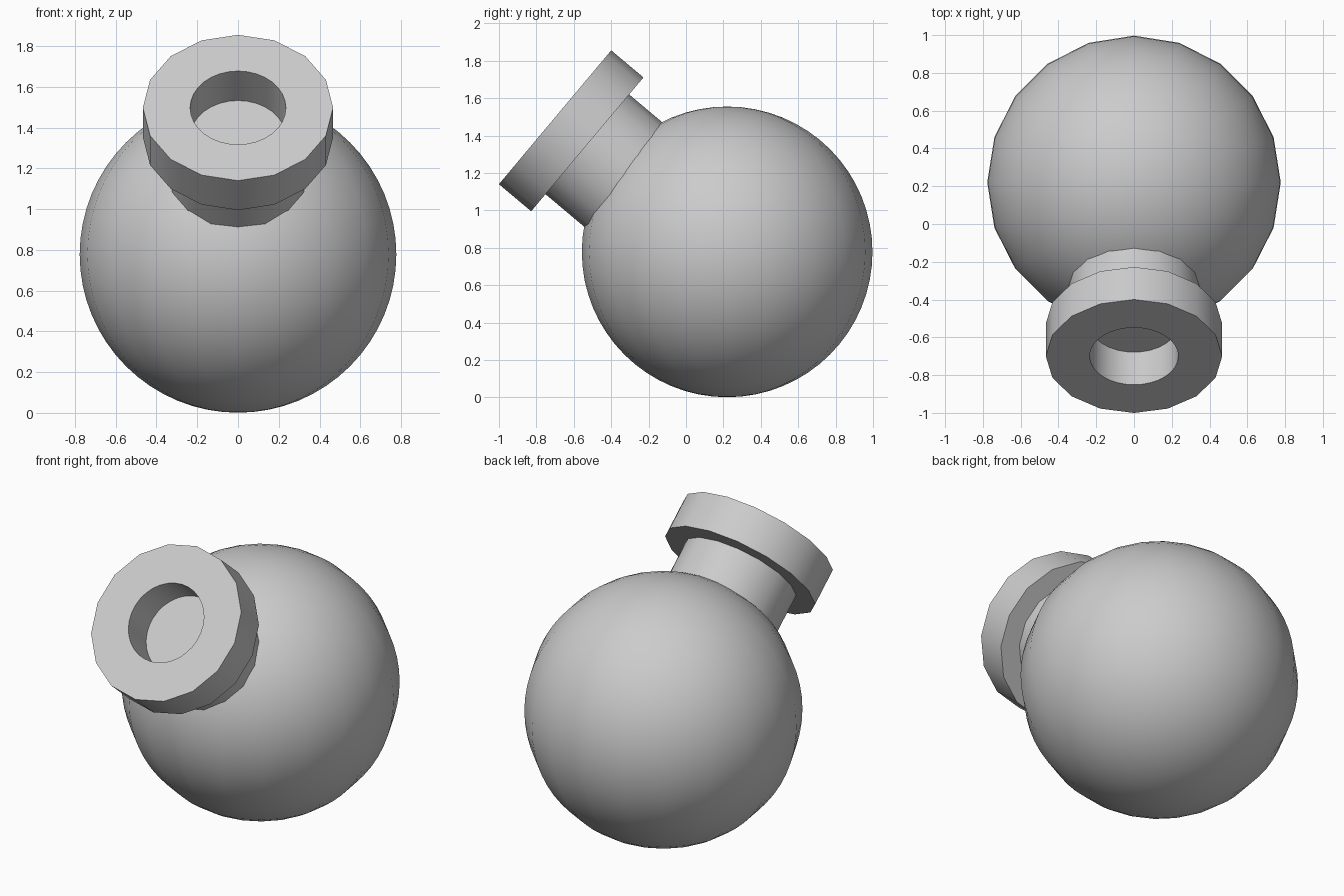
import bpy, bmesh, math
from mathutils import Matrix, Vector

if "Cube" in bpy.data.objects:
    bpy.data.objects.remove(bpy.data.objects["Cube"])

TILT = math.radians(50)
FACE = Vector((0, -0.70, 1.4975))       # centre of the rim's outer face
TO_FACE = Matrix.Translation(FACE) @ Matrix.Rotation(TILT, 4, 'X')


def finish(bm, name, matrix):
    bmesh.ops.recalc_face_normals(bm, faces=bm.faces)
    bmesh.ops.transform(bm, matrix=matrix, verts=bm.verts)
    mesh = bpy.data.meshes.new(name)
    bm.to_mesh(mesh)
    bm.free()
    ob = bpy.data.objects.new(name, mesh)
    bpy.context.collection.objects.link(ob)
    bpy.ops.object.select_all(action='DESELECT')
    ob.select_set(True)
    bpy.context.view_layer.objects.active = ob
    bpy.ops.object.shade_smooth_by_angle(angle=math.radians(35))
    return ob


# Round body
bm = bmesh.new()
bmesh.ops.create_uvsphere(bm, u_segments=20, v_segments=32, radius=0.777)
finish(bm, "round_body", Matrix.Translation((0, 0.22, 0.778)))

# Neck: closed cylinder running from the rim into the body
bm = bmesh.new()
bmesh.ops.create_cone(bm, cap_ends=True, segments=16, radius1=0.348,
                      radius2=0.348, depth=0.5)
finish(bm, "neck", TO_FACE @ Matrix.Translation((0, 0, -0.225 - 0.25)))

# Rim: thick ring with a 16-sided outside and a rounder hole
bm = bmesh.new()
for sides, radius in ((16, 0.467), (32, 0.235)):
    bmesh.ops.create_circle(bm, segments=sides, radius=radius)
bmesh.ops.triangle_fill(bm, edges=bm.edges[:], use_beauty=True)
ext = bmesh.ops.extrude_face_region(bm, geom=bm.faces[:], use_keep_orig=True)
bmesh.ops.translate(bm, vec=(0, 0, -0.225),
                    verts=[g for g in ext["geom"] if isinstance(g, bmesh.types.BMVert)])
finish(bm, "rim", TO_FACE)
